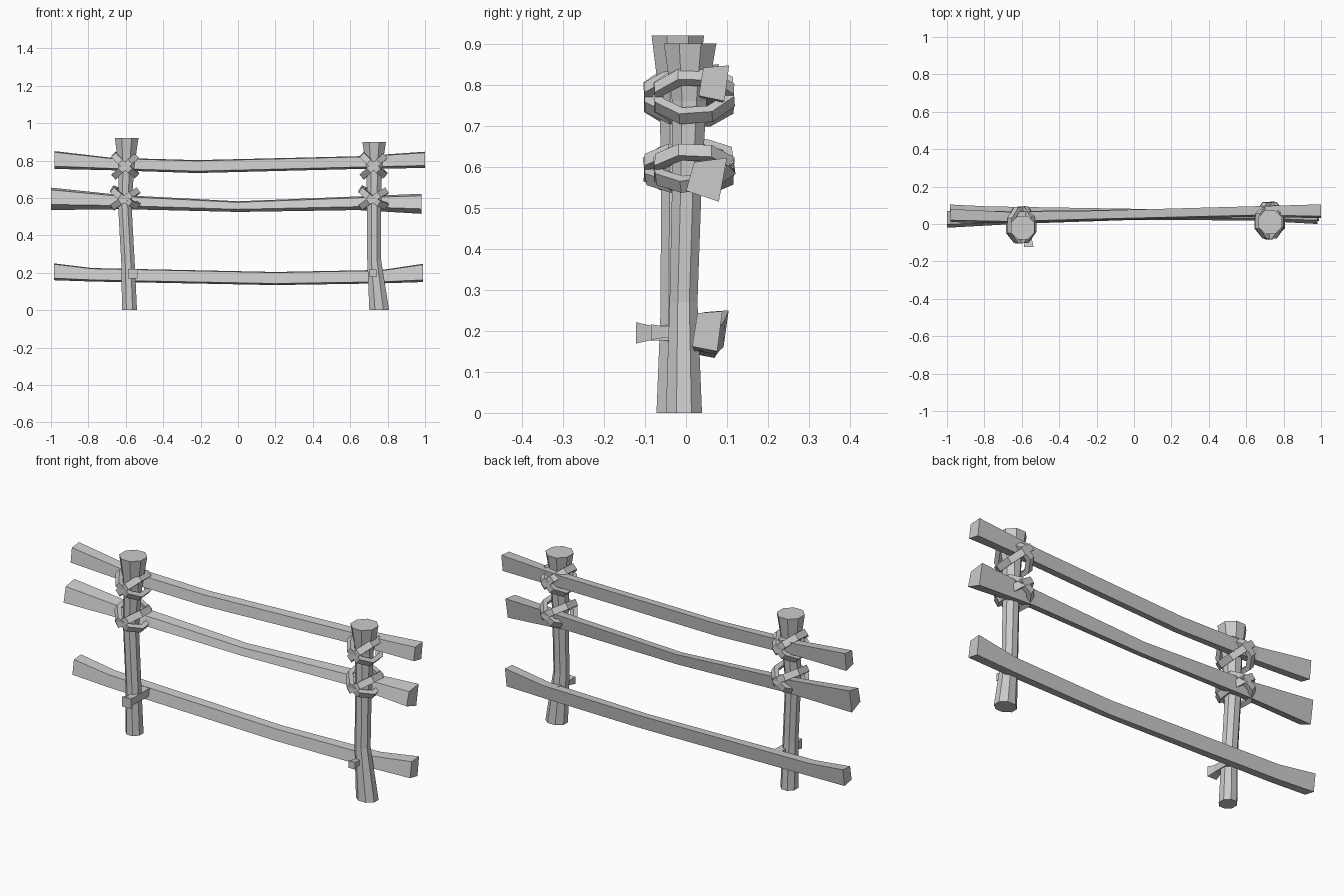
import bpy, bmesh
from math import sin, cos, pi, radians
from mathutils import Vector, Matrix

if "Cube" in bpy.data.objects:
    bpy.data.objects.remove(bpy.data.objects["Cube"])


def loft(name, rings, closed=False):
    """Skin a list of point rings; cap the ends unless it closes on itself."""
    bm = bmesh.new()
    vs = [[bm.verts.new(p) for p in r] for r in rings]
    n, m = len(rings[0]), len(rings)
    for i in range(m if closed else m - 1):
        a, b = vs[i], vs[(i + 1) % m]
        for k in range(n):
            bm.faces.new((a[k], a[(k + 1) % n], b[(k + 1) % n], b[k]))
    if not closed:
        bm.faces.new(vs[0])
        bm.faces.new(vs[-1])
    bmesh.ops.recalc_face_normals(bm, faces=bm.faces)
    me = bpy.data.meshes.new(name)
    bm.to_mesh(me)
    bm.free()
    ob = bpy.data.objects.new(name, me)
    bpy.context.collection.objects.link(ob)
    return ob


def post(name, stations):
    # stations: x, y, z, half width x, half width y
    rings = []
    for x, y, z, rx, ry in stations:
        k = 1 / cos(pi / 8)
        rings.append([(x + rx * k * cos(pi / 8 + i * pi / 4),
                       y + ry * k * sin(pi / 8 + i * pi / 4), z) for i in range(8)])
    loft(name, rings)


def rail(name, stations, shear, drop):
    # stations: x, y centre, half depth, z bottom, z top; skewed four-sided section
    rings = []
    for x, y, d, z0, z1 in stations:
        s, t = shear * d, drop * (z1 - z0)
        rings.append([(x, y - d, z0 + t), (x, y + d - s, z0),
                      (x, y + d, z1), (x, y - d + s, z1 - t * 0.4)])
    loft(name, rings)


def lashing(name, centre, a, b, tilt, pitch, w=0.017, t=0.012):
    # eight-sided rope band tilted diagonally across the joint
    m = (Matrix.Translation(centre) @ Matrix.Rotation(radians(pitch), 4, 'X')
         @ Matrix.Rotation(radians(tilt), 4, 'Y'))
    rings = []
    for i in range(8):
        c, s = cos(pi / 8 + i * pi / 4), sin(pi / 8 + i * pi / 4)
        rings.append([m @ Vector(((a + dr) * c, (b + dr) * s, dz))
                      for dr, dz in ((-t, -w), (t, -w), (t, w), (-t, w))])
    loft(name, rings, closed=True)


def peg(name, x, z, y_front, y_back, s):
    # peg with a flared head
    rings = []
    for y, r in ((y_front, s), (y_front + 0.035, s * 0.7), (y_back, s * 0.8)):
        rings.append([(x + i * r, y, z + j * r)
                      for i, j in ((-1, -1), (1, -1), (1, 1), (-1, 1))])
    loft(name, rings)


# Posts
post("left_post", [(-0.58, -0.03, 0, 0.04, 0.042), (-0.588, -0.028, 0.25, 0.036, 0.034),
                   (-0.605, -0.025, 0.56, 0.036, 0.036), (-0.597, -0.02, 0.76, 0.042, 0.044),
                   (-0.595, -0.02, 0.92, 0.063, 0.064)])
post("right_post", [(0.755, -0.005, 0, 0.053, 0.044), (0.728, -0.006, 0.27, 0.037, 0.034),
                    (0.728, 0.002, 0.55, 0.037, 0.036), (0.728, 0.008, 0.76, 0.042, 0.042),
                    (0.728, 0.01, 0.90, 0.063, 0.064)])

# Rails
rail("top_rail", [(-0.98, 0.045, 0.035, 0.755, 0.85), (-0.68, 0.035, 0.03, 0.748, 0.815),
                  (-0.22, 0.045, 0.026, 0.733, 0.802), (0.65, 0.067, 0.028, 0.755, 0.823),
                  (1.0, 0.068, 0.037, 0.76, 0.847)], 0.3, 0.15)
rail("middle_rail", [(-1.0, 0.025, 0.045, 0.535, 0.655), (-0.62, 0.035, 0.034, 0.54, 0.615),
                     (0.0, 0.05, 0.028, 0.525, 0.582), (0.64, 0.053, 0.034, 0.535, 0.608),
                     (0.98, 0.05, 0.05, 0.515, 0.622)], 0.4, 0.25)
rail("bottom_rail", [(-0.985, 0.068, 0.036, 0.16, 0.25), (-0.78, 0.062, 0.032, 0.153, 0.225),
                     (0.2, 0.052, 0.026, 0.134, 0.204), (0.77, 0.052, 0.032, 0.143, 0.215),
                     (0.99, 0.052, 0.037, 0.15, 0.248)], 0.35, 0.12)

# Crossed lashings at the four upper joints
for side, x, y in (("left", -0.603, -0.005), ("right", 0.725, 0.02)):
    for level, z, tilt, pitch in (("upper", 0.772, 42, 4), ("lower", 0.598, 33, 8)):
        for n, s in (("a", 1), ("b", -1)):
            lashing(f"{side}_{level}_lashing_{n}", (x, y, z + 0.004 * s),
                    0.08, 0.093, tilt * s, pitch * (1 if s > 0 else -0.3))

# Pegs holding the bottom rail
peg("left_peg", -0.563, 0.195, -0.122, 0.05, 0.026)
peg("right_peg", 0.722, 0.197, -0.085, 0.05, 0.019)
